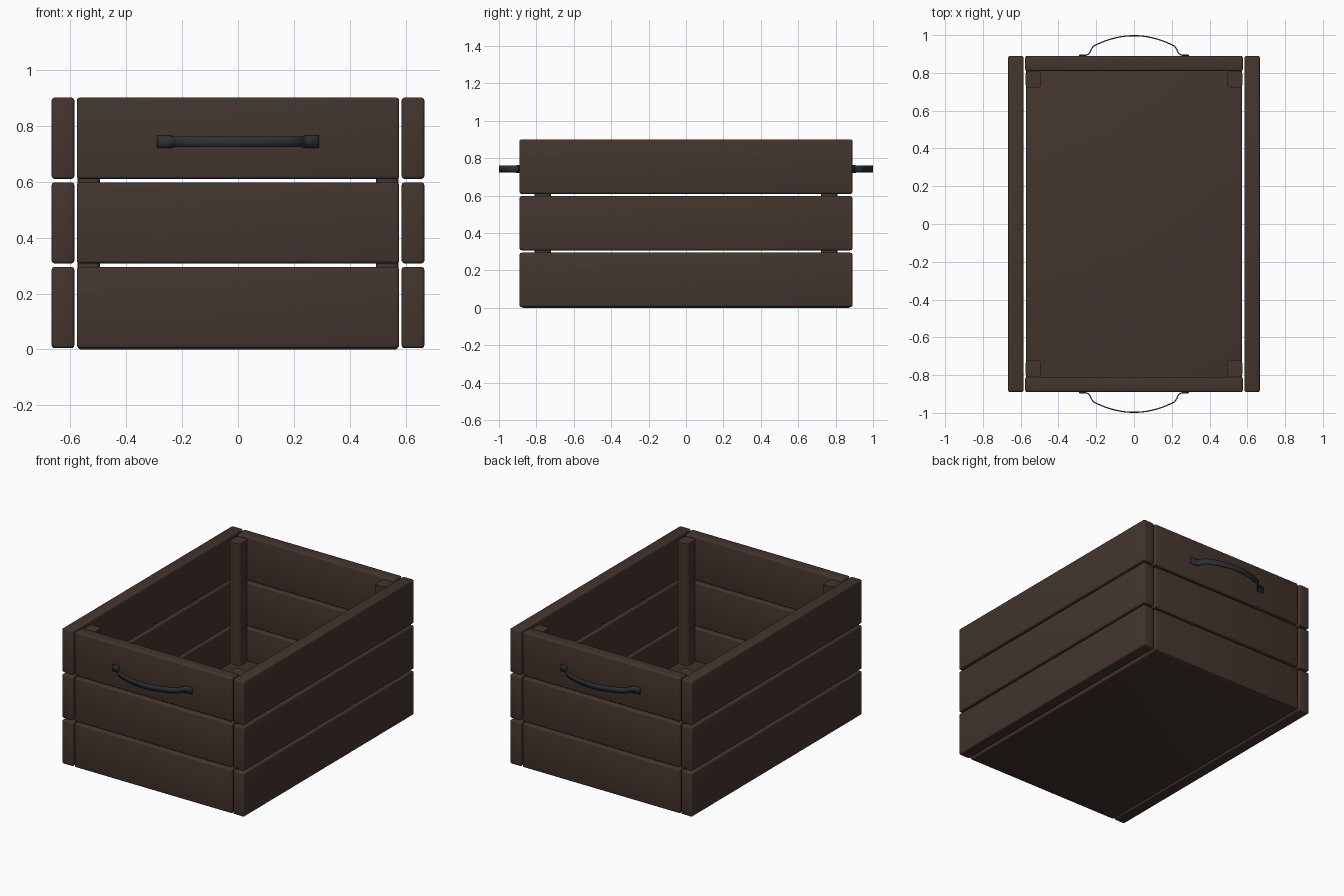
import bpy, bmesh, math

if "Cube" in bpy.data.objects:
    bpy.data.objects.remove(bpy.data.objects["Cube"])


def material(name, rgb):
    m = bpy.data.materials.new(name)
    m.diffuse_color = (*rgb, 1)
    m.use_nodes = True
    m.node_tree.nodes["Principled BSDF"].inputs["Base Color"].default_value = m.diffuse_color
    return m


WOOD = material("dark_brown_wood", (0.056, 0.035, 0.027))
IRON = material("dark_grey_iron", (0.026, 0.029, 0.032))


def finish(name, bm, mat):
    bmesh.ops.recalc_face_normals(bm, faces=bm.faces)
    me = bpy.data.meshes.new(name)
    for f in bm.faces:
        f.smooth = True
    bm.to_mesh(me)
    bm.free()
    me.set_sharp_from_angle(angle=math.radians(40))
    me.materials.append(mat)
    ob = bpy.data.objects.new(name, me)
    bpy.context.collection.objects.link(ob)
    return ob


def box(name, lo, hi, bevel=0.01, only_vertical=False):
    """Rounded box between two corners."""
    bm = bmesh.new()
    bmesh.ops.create_cube(bm, size=1)
    for v in bm.verts:
        v.co = [(a + b) / 2 + c * (b - a) for a, b, c in zip(lo, hi, v.co)]
    edges = [e for e in bm.edges
             if not only_vertical or abs(e.verts[0].co.z - e.verts[1].co.z) > 0.1]
    bmesh.ops.bevel(bm, geom=edges, offset=bevel, segments=3, profile=0.5, affect='EDGES')
    return finish(name, bm, WOOD)


# Three rows of planks on each side and each end
for row, (z0, z1) in enumerate([(0.005, 0.295), (0.308, 0.597), (0.61, 0.90)], 1):
    for s, side in ((-1, "left"), (1, "right")):
        x0, x1 = sorted((s * 0.585, s * 0.666))
        box(f"{side}_plank_{row}", (x0, -0.89, z0), (x1, 0.89, z1))
    for s, side in ((-1, "front"), (1, "back")):
        y0, y1 = sorted((s * 0.81, s * 0.89))
        box(f"{side}_plank_{row}", (-0.576, y0, z0), (0.576, y1, z1))

# Floor panel
box("floor", (-0.572, -0.88, 0.0), (0.572, 0.88, 0.08))

# Corner posts
for sx in (-1, 1):
    for sy in (-1, 1):
        x0, x1 = sorted((sx * 0.493, sx * 0.574))
        y0, y1 = sorted((sy * 0.722, sy * 0.811))
        name = f"{'back' if sy > 0 else 'front'}_{'right' if sx > 0 else 'left'}_post"
        box(name, (x0, y0, 0.06), (x1, y1, 0.885), 0.018, True)

# Bowed strap handles: arc in the middle, flat tabs at the ends
half = [(0.215 * i / 9, 0.997 - 1.2 * (0.215 * i / 9) ** 2) for i in range(10)]
half += [(0.225, 0.927), (0.233, 0.909), (0.242, 0.898), (0.255, 0.8935), (0.29, 0.893)]
path = [(-x, y) for x, y in half[:0:-1]] + half
for s, side in ((-1, "front"), (1, "back")):
    bm = bmesh.new()
    rows = []
    for x, y in path:
        h = 0.022 if abs(x) > 0.235 else 0.019
        rows.append([bm.verts.new((x, s * y, 0.742 + d)) for d in (-h, h)])
    for a, b in zip(rows, rows[1:]):
        bm.faces.new((a[0], b[0], b[1], a[1]))
    ob = finish(f"{side}_handle", bm, IRON)
    mod = ob.modifiers.new("thickness", 'SOLIDIFY')
    mod.thickness = 0.006
    mod.offset = 0
